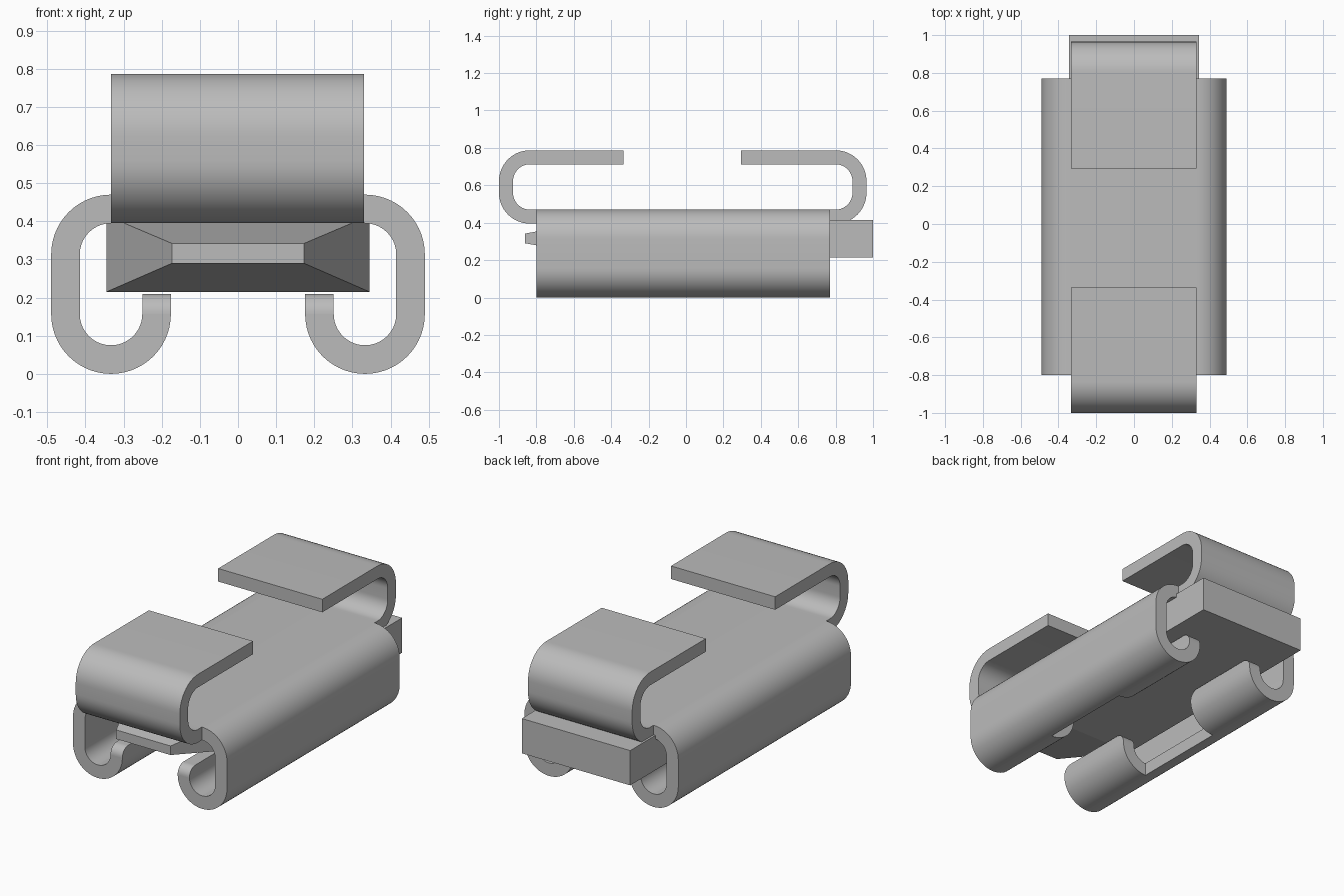
import bpy
import bmesh
from math import sin, cos, radians

cube = bpy.data.objects.get("Cube")
if cube:
    bpy.data.objects.remove(cube, do_unlink=True)

steel = bpy.data.materials.new("grey steel")
steel.use_nodes = True
GREY = (0.5, 0.5, 0.5, 1)
steel.diffuse_color = GREY
steel.node_tree.nodes["Principled BSDF"].inputs["Base Color"].default_value = GREY

OUTER, INNER = 0.157, 0.082   # bend radii of the sheet
BEND_X = 0.333                # bend centre of the side walls
TOP = 0.47


def arc(cx, cz, r, start, end, steps=14):
    angles = [radians(start + (end - start) * i / steps) for i in range(steps + 1)]
    return [(cx + r * cos(a), cz + r * sin(a)) for a in angles]


def finish(name, bm):
    bmesh.ops.recalc_face_normals(bm, faces=bm.faces)
    mesh = bpy.data.meshes.new(name)
    bm.to_mesh(mesh)
    bm.free()
    mesh.materials.append(steel)
    obj = bpy.data.objects.new(name, mesh)
    bpy.context.collection.objects.link(obj)
    bpy.ops.object.select_all(action='DESELECT')
    obj.select_set(True)
    bpy.context.view_layer.objects.active = obj
    bpy.ops.object.shade_smooth_by_angle(angle=radians(30))
    return obj


def prism(name, outline, axis, low, high):
    """Extrude an outline (horizontal, z) along x or y."""
    def place(h, z, d):
        return (d, h, z) if axis == 'x' else (h, d, z)
    bm = bmesh.new()
    ends = [[bm.verts.new(place(h, z, d)) for h, z in outline] for d in (low, high)]
    bm.faces.new(ends[0])
    bm.faces.new(ends[1])
    n = len(outline)
    for i in range(n):
        j = (i + 1) % n
        bm.faces.new((ends[0][i], ends[0][j], ends[1][j], ends[1][i]))
    return finish(name, bm)


def flip(points):
    return [(-h, z) for h, z in points]


# Channel: flat top, rounded shoulders, side walls and lower bends
def half_wall(r):
    return arc(BEND_X, TOP - OUTER, r, 90, 0) + arc(BEND_X, OUTER, r, 0, -90)


outer, inner = half_wall(OUTER), half_wall(INNER)
right_side = outer + inner[::-1]
prism("channel_body", right_side + flip(right_side)[::-1], 'y', -0.8, 0.77)

# Curled lips: two per side, leaving a gap at mid length
ROUND = 0.053
for side, sign in (("left", 1), ("right", -1)):
    for end, y0, y1 in (("front", -0.8, -0.3), ("back", 0.27, 0.77)):
        bend = arc(BEND_X, OUTER, OUTER, -90, -180) + arc(BEND_X, OUTER, INNER, -180, -90)
        prism(f"{side}_{end}_lip_bend", [(sign * h, z) for h, z in bend], 'y', y0, y1)
        tab = arc(y1 - ROUND, OUTER, ROUND, 0, 90) + arc(y0 + ROUND, OUTER, ROUND, 90, 180)
        xs = sorted((sign * (BEND_X - OUTER), sign * (BEND_X - INNER)))
        prism(f"{side}_{end}_lip_edge", tab, 'x', *xs)

# Spring arms: hooked strips folding back over the channel
ARM_LOW, ARM_TOP, THICK = 0.395, 0.787, 0.075
R = 0.165
for name, sign, root, reach, tip in (("front_arm", -1, 0.8, 1.0, 0.335),
                                     ("back_arm", 1, 0.77, 0.965, 0.295)):
    c = reach - R

    def hook(r):
        return arc(c, ARM_LOW + R, r, -90, 0) + arc(c, ARM_TOP - R, r, 0, 90)

    strip = ([(root, ARM_LOW)] + hook(R) + [(tip, ARM_TOP), (tip, ARM_TOP - THICK)]
             + hook(R - THICK)[::-1] + [(root, ARM_LOW + THICK)])
    prism(name, [(sign * h, z) for h, z in strip], 'x', -0.333, 0.33)

# Sliding bar with a tapered nose
bm = bmesh.new()
rings = []
for y, half, z0, z1 in ((-0.86, 0.173, 0.29, 0.342),
                        (-0.45, 0.345, 0.215, 0.415),
                        (1.0, 0.345, 0.215, 0.415)):
    rings.append([bm.verts.new(p) for p in ((-half, y, z0), (half, y, z0),
                                            (half, y, z1), (-half, y, z1))])
for a, b in zip(rings, rings[1:]):
    for i in range(4):
        j = (i + 1) % 4
        bm.faces.new((a[i], a[j], b[j], b[i]))
bm.faces.new(rings[0])
bm.faces.new(rings[-1])
bar = finish("sliding_bar", bm)
for poly in bar.data.polygons:
    poly.use_smooth = False
